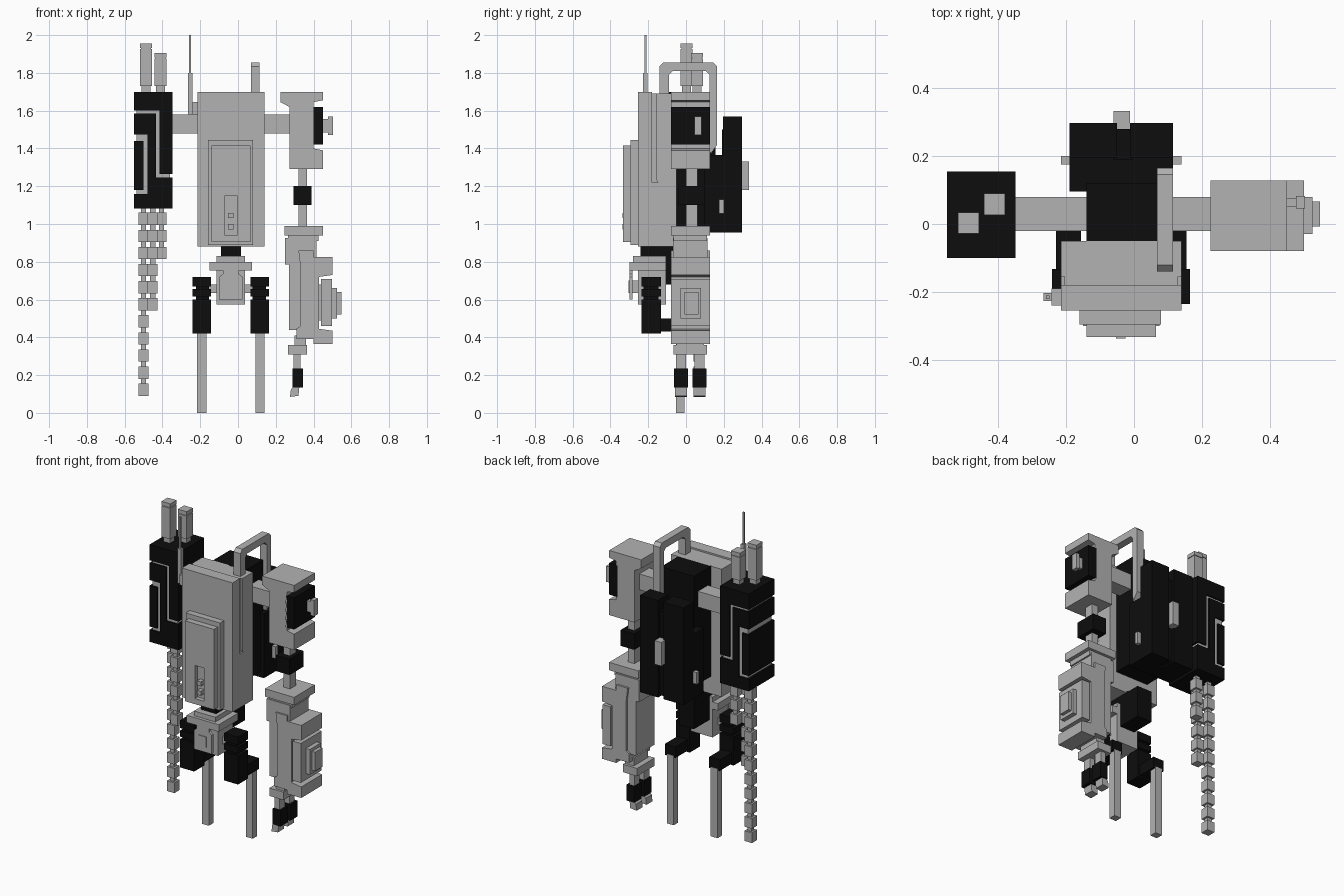
import bpy, bmesh

def material(name, v):
    m = bpy.data.materials.new(name)
    m.diffuse_color = (v, v, v, 1)
    return m

GREY = material("light grey", 0.45)
BLACK = material("black", 0.004)

def add(name, bm, mat):
    me = bpy.data.meshes.new(name)
    bmesh.ops.recalc_face_normals(bm, faces=bm.faces)
    bm.to_mesh(me)
    bm.free()
    me.materials.append(mat)
    ob = bpy.data.objects.new(name, me)
    bpy.context.collection.objects.link(ob)
    return ob

def box(name, x, y, z, mat=GREY):
    """Box from (min, max) pairs."""
    bm = bmesh.new()
    bmesh.ops.create_cube(bm, size=1)
    for v in bm.verts:
        for i, (a, b) in enumerate((x, y, z)):
            v.co[i] = (a + b) / 2 + v.co[i] * (b - a)
    return add(name, bm, mat)

def prism(name, pts, span, axis, mat=GREY):
    """Extrude a profile along x ('x': pts are y,z) or y ('y': pts are x,z)."""
    bm = bmesh.new()
    put = (lambda p, s: (s, p[0], p[1])) if axis == 'x' else (lambda p, s: (p[0], s, p[1]))
    f = bm.faces.new([bm.verts.new(put(p, span[0])) for p in pts])
    r = bmesh.ops.extrude_face_region(bm, geom=[f])
    d = put((0, 0), span[1] - span[0])
    bmesh.ops.translate(bm, vec=d, verts=[g for g in r["geom"] if isinstance(g, bmesh.types.BMVert)])
    return add(name, bm, mat)

def cut(ob, x, y, z):
    """Carve a box-shaped recess."""
    c = box("recess_cutter", x, y, z)
    c.hide_render = True
    c.hide_set(True)
    m = ob.modifiers.new("recess", 'BOOLEAN')
    m.object = c
    m.solver = 'EXACT'

# torso slabs and chest box
T = (-0.215, 0.14)
box("torso_front_slab", T, (-0.255, -0.18), (0.88, 1.70))
box("torso_groove_core", (-0.205, 0.13), (-0.19, -0.14), (0.89, 1.69))
prism("torso_rear_slab", [(-0.155, 1.69), (-0.05, 1.69), (-0.05, 0.88), (-0.13, 0.88), (-0.13, 1.20),
                          (-0.155, 1.23)], T, 'x')
box("torso_lower_slab", T, (-0.18, -0.08), (0.88, 1.22))
box("chest_base", (-0.16, 0.08), (-0.295, -0.25), (0.89, 1.445))
chest = box("chest_box", (-0.14, 0.065), (-0.333, -0.28), (0.905, 1.415))
cut(chest, (-0.07, -0.005), (-0.36, -0.305), (0.94, 1.15))
for z in (0.985, 1.045):
    box("chest_button", (-0.053, -0.025), (-0.337, -0.29), (z - 0.014, z + 0.014))

# backpack
box("back_column", (-0.14, 0.09), (-0.06, 0.12), (0.99, 1.69), BLACK)
box("backpack_base", (-0.19, 0.115), (0.095, 0.20), (0.955, 1.365), BLACK)
box("backpack_plate_left", (-0.19, -0.05), (0.195, 0.297), (0.955, 1.57), BLACK)
box("backpack_plate_right", (-0.012, 0.115), (0.195, 0.297), (0.955, 1.57), BLACK)
box("backpack_core", (-0.06, -0.005), (0.19, 0.28), (0.965, 1.50), BLACK)
box("backpack_latch", (-0.06, -0.012), (0.12, 0.333), (1.18, 1.33))
box("backpack_peg", (-0.215, 0.14), (0.175, 0.20), (1.055, 1.13))

# carry handle with chamfered corners
prism("handle", [(-0.14, 1.69), (-0.14, 1.835), (-0.12, 1.855), (0.145, 1.855), (0.165, 1.835),
                 (0.165, 1.42), (0.13, 1.37), (0.125, 1.40), (0.125, 1.79), (0.105, 1.81),
                 (-0.07, 1.81), (-0.09, 1.79), (-0.09, 1.69)], (0.068, 0.115), 'x')

# antenna
box("antenna_mount", (-0.242, -0.21), (-0.24, -0.19), (1.58, 1.645))
box("antenna_base", (-0.266, -0.242), (-0.227, -0.203), (1.58, 1.80))
box("antenna_rod", (-0.259, -0.249), (-0.22, -0.21), (1.79, 2.0))

# shoulder bar
box("shoulder_bar", (-0.36, 0.30), (-0.02, 0.08), (1.48, 1.58))

# left arm pod: black armour pieces around a grey core
D = (-0.10, 0.155)
box("pod_core", (-0.538, -0.36), (-0.09, 0.145), (1.10, 1.69))
for x, z in (((-0.55, -0.348), (1.60, 1.70)), ((-0.415, -0.348), (1.265, 1.61)),
             ((-0.55, -0.435), (1.475, 1.585)), ((-0.478, -0.435), (1.15, 1.48)),
             ((-0.55, -0.348), (1.083, 1.16)), ((-0.44, -0.348), (1.15, 1.245)),
             ((-0.55, -0.50), (1.18, 1.44))):
    box("pod_armour", x, D, z, BLACK)

# barrels on the pod
for cx, cy, top in ((-0.487, 0.003, 1.955), (-0.41, 0.058, 1.905)):
    for r, a, b in ((0.023, 1.69, 1.74), (0.031, 1.73, top - 0.028), (0.026, top - 0.03, top - 0.022),
                    (0.031, top - 0.024, top)):
        box("pod_barrel", (cx - r, cx + r), (cy - r, cy + r), (a, b))

# hanging segmented chains
for cx, cy, n in ((-0.50, 0.065, 11), (-0.452, 0.03, 6), (-0.405, 0.075, 3)):
    bottom = 1.06 - (n - 1) * 0.0905 - 0.065
    box("chain_cord", (cx - 0.014, cx + 0.014), (cy - 0.014, cy + 0.014), (bottom + 0.02, 1.10))
    for i in range(n):
        t = 1.06 - i * 0.0905
        box("chain_link", (cx - 0.026, cx + 0.026), (cy - 0.026, cy + 0.026), (t - 0.065, t))

# right shoulder
A = (-0.08, 0.128)
prism("shoulder", [(0.225, 1.70), (0.45, 1.70), (0.45, 1.655), (0.40, 1.645), (0.40, 1.40),
                   (0.45, 1.39), (0.45, 1.29), (0.272, 1.29), (0.272, 1.62), (0.225, 1.645)], A, 'y')
box("shoulder_pad", (0.39, 0.45), A, (1.42, 1.62), BLACK)
box("shoulder_knob_stem", (0.44, 0.48), (0.05, 0.075), (1.485, 1.555))
box("shoulder_knob", (0.477, 0.503), (0.045, 0.083), (1.47, 1.57))

# elbow
box("upper_arm", (0.32, 0.365), (0.0, 0.06), (0.98, 1.30))
box("elbow", (0.293, 0.39), (-0.04, 0.10), (1.10, 1.20), BLACK)

# forearm
box("forearm_cap", (0.245, 0.45), A, (0.94, 0.99))
box("forearm_neck", (0.265, 0.425), (-0.065, 0.11), (0.91, 0.95))
prism("forearm_body", [(0.25, 0.925), (0.415, 0.925), (0.415, 0.40), (0.32, 0.44), (0.27, 0.44),
                       (0.27, 0.785), (0.25, 0.785)], (-0.07, 0.115), 'y')
prism("forearm_shell", [(0.32, 0.86), (0.40, 0.86), (0.40, 0.825), (0.50, 0.825), (0.50, 0.73),
                        (0.43, 0.72), (0.43, 0.445), (0.50, 0.435), (0.50, 0.365), (0.40, 0.365),
                        (0.40, 0.39), (0.31, 0.39), (0.31, 0.445), (0.33, 0.46), (0.33, 0.78)], A, 'y')
for x, y, z in (((0.42, 0.445), (-0.065, 0.115), (0.49, 0.68)), ((0.44, 0.497), A, (0.46, 0.71)),
                ((0.49, 0.525), (-0.03, 0.08), (0.50, 0.66)), ((0.52, 0.547), (-0.008, 0.066), (0.52, 0.64))):
    box("forearm_side_plate", x, y, z)

# wrist and fingers
box("wrist", (0.265, 0.365), (-0.065, 0.112), (0.31, 0.36))
box("wrist_joint", (0.30, 0.36), (-0.05, 0.095), (0.35, 0.41))
for y0 in (-0.063, 0.035):
    box("finger_root", (0.295, 0.33), (y0 + 0.01, y0 + 0.062), (0.225, 0.32))
    box("finger_knuckle", (0.288, 0.343), (y0, y0 + 0.073), (0.135, 0.235), BLACK)
    prism("finger_tip", [(0.295, 0.14), (0.325, 0.14), (0.32, 0.09), (0.275, 0.085), (0.28, 0.125)],
          (y0 + 0.006, y0 + 0.067), 'y')

# waist and pelvis
box("waist", (-0.09, 0.015), (-0.24, -0.04), (0.82, 0.885), BLACK)
box("pelvis_rear", (-0.09, 0.015), (-0.11, 0.05), (0.68, 0.88), BLACK)
box("pelvis_top", (-0.113, 0.038), (-0.28, -0.105), (0.79, 0.83))
box("pelvis_belt", (-0.15, 0.075), (-0.30, -0.105), (0.755, 0.80))
pelvis = box("pelvis_body", (-0.113, 0.038), (-0.255, -0.105), (0.575, 0.76))
prism("pelvis_front_plate", [(-0.08, 0.76), (0.005, 0.76), (0.005, 0.735), (0.025, 0.72), (0.025, 0.60),
                             (-0.10, 0.60), (-0.10, 0.72), (-0.08, 0.735)], (-0.30, -0.282), 'y')
box("pelvis_plate_stem", (-0.065, -0.01), (-0.29, -0.25), (0.635, 0.70))
box("pelvis_emblem_panel", (-0.065, -0.01), (-0.305, -0.295), (0.635, 0.70))
box("hip_axle", (-0.16, 0.08), (-0.21, -0.16), (0.635, 0.68))

# legs, mirrored about the pelvis centre line
C = -0.038
for s in (-1, 1):
    def side(a, b):
        return tuple(sorted((C + s * a, C + s * b)))
    box("thigh_core", side(0.115, 0.185), (-0.225, -0.145), (0.45, 0.71), BLACK)
    for z in ((0.67, 0.72), (0.615, 0.655), (0.42, 0.60)):
        box("thigh_block", side(0.105, 0.203), (-0.235, -0.133), z, BLACK)
    box("knee_bridge", side(0.118, 0.192), (-0.14, -0.01), (0.43, 0.50), BLACK)
    box("shin", side(0.13, 0.178), (-0.053, -0.008), (0.0, 0.44))
